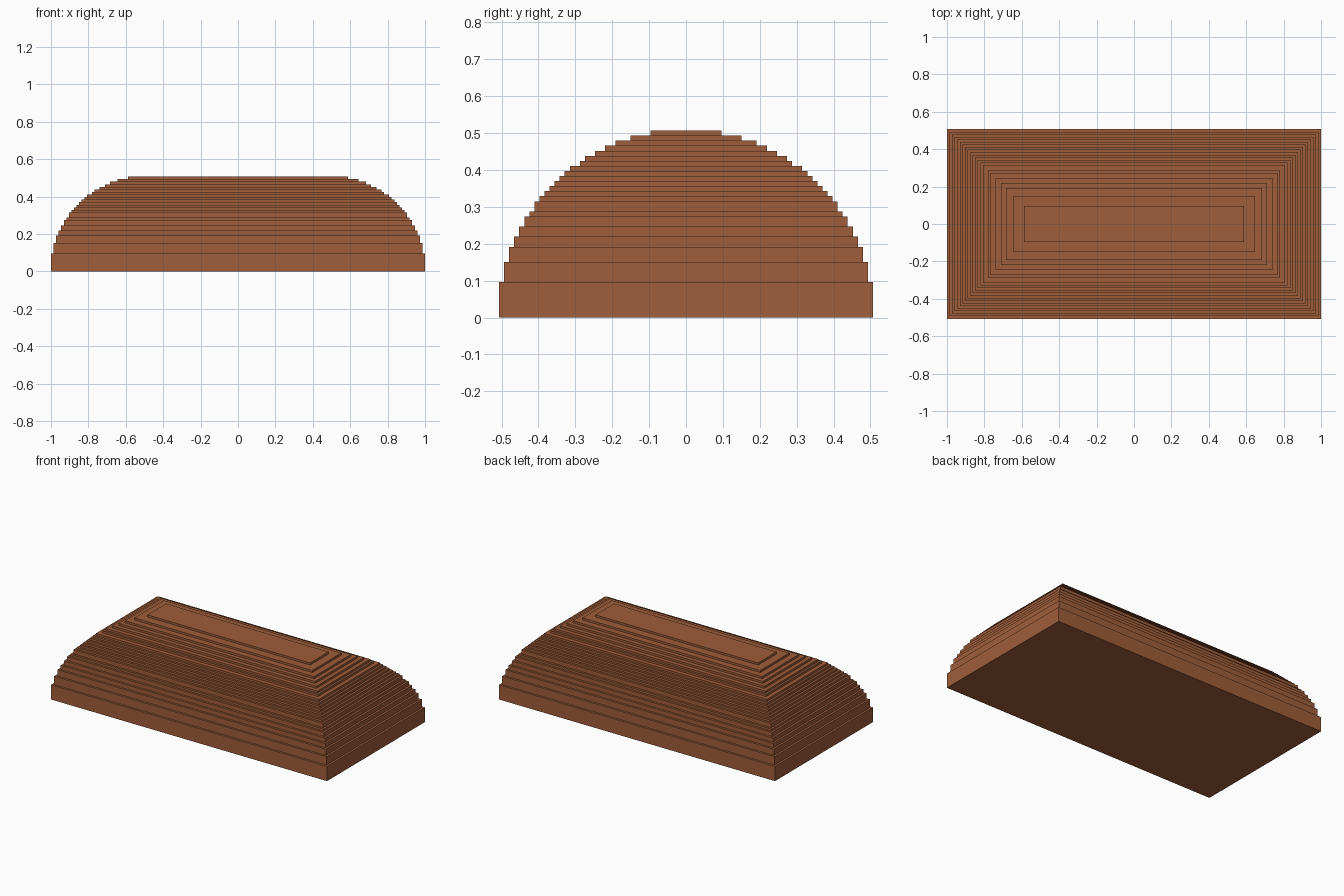
import bpy, bmesh

if "Cube" in bpy.data.objects:
    bpy.data.objects.remove(bpy.data.objects["Cube"])

U = 1 / 73          # step size: half length is 73 steps
EXTRA = 36 * U      # x half-size exceeds y half-size by this much

clay = bpy.data.materials.new("brown clay")
clay.diffuse_color = (0.347, 0.109, 0.042, 1)
clay.use_nodes = True
clay.node_tree.nodes["Principled BSDF"].inputs["Base Color"].default_value = clay.diffuse_color

# Quarter-circle staircase (half width, top height) in steps, symmetric about 45 degrees
lower = [(w, round((1418 - w * w) ** 0.5)) for w in range(37, 26, -1)]
steps = lower + [(h, w) for w, h in reversed(lower)]

bm = bmesh.new()


def ring(w, z):
    x, y = w * U + EXTRA, w * U
    return [bm.verts.new((sx * x, sy * y, z * U))
            for sx, sy in ((-1, -1), (1, -1), (1, 1), (-1, 1))]


def bridge(a, b):
    for i in range(4):
        j = (i + 1) % 4
        bm.faces.new((a[i], a[j], b[j], b[i]))


# Stepped mound: wall, ledge, wall, ledge ... then a flat top
z = 0
prev = None
for w, h in steps:
    if h <= z:
        continue
    bottom, top = ring(w, z), ring(w, h)
    if prev is None:
        bm.faces.new(bottom[::-1])
    else:
        bridge(prev, bottom)
    bridge(bottom, top)
    prev, z = top, h
bm.faces.new(prev)
bmesh.ops.recalc_face_normals(bm, faces=bm.faces)

mesh = bpy.data.meshes.new("stepped_mound")
bm.to_mesh(mesh)
bm.free()
mesh.materials.append(clay)
bpy.context.collection.objects.link(bpy.data.objects.new("stepped_mound", mesh))
